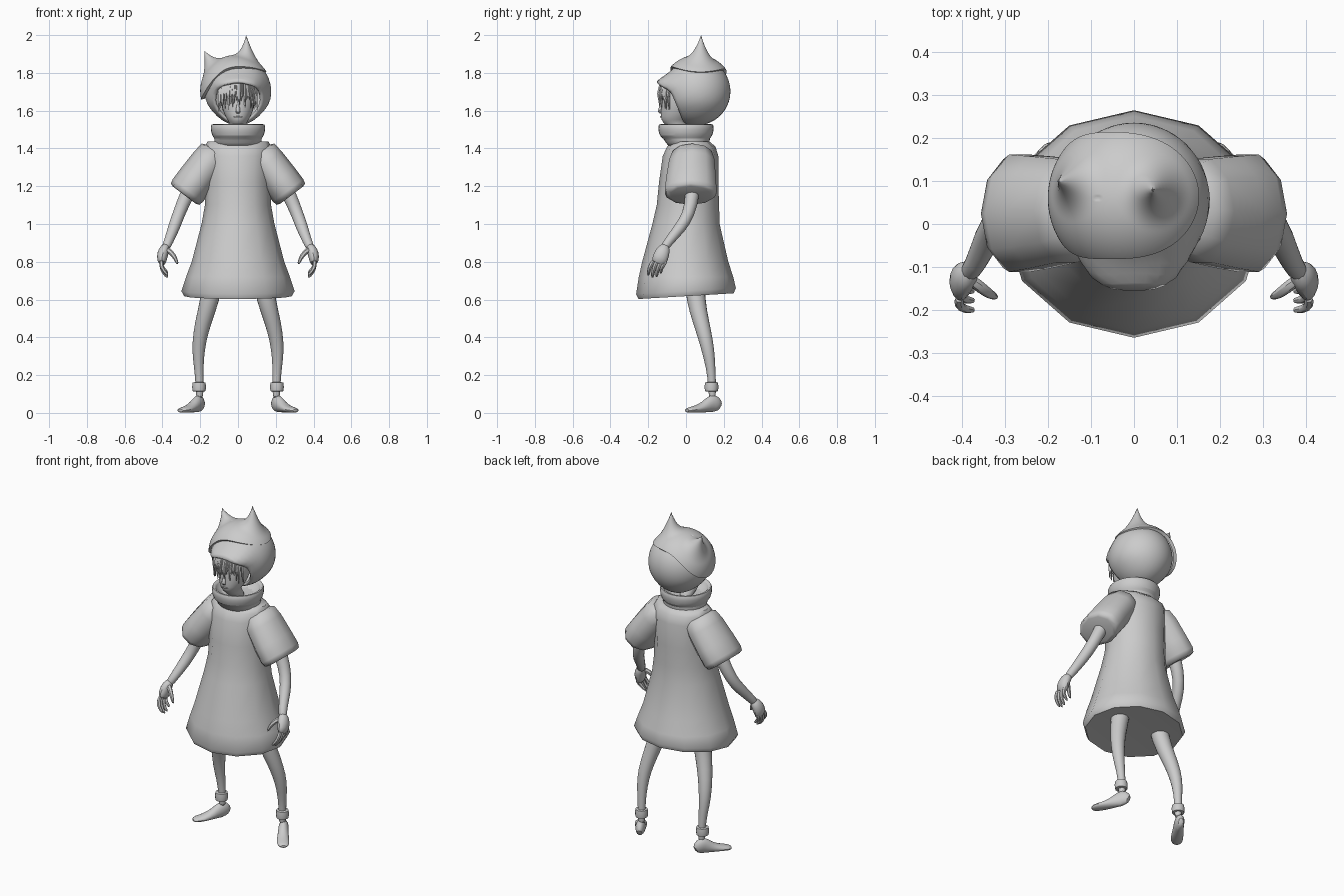
import bpy, bmesh, math, random
from mathutils import Vector, Matrix

if "Cube" in bpy.data.objects:
    bpy.data.objects.remove(bpy.data.objects["Cube"])

random.seed(4)
Y, Z = Vector((0, 1, 0)), Vector((0, 0, 1))

grey = bpy.data.materials.new("plain grey")
grey.use_nodes = True
grey.diffuse_color = (0.6, 0.6, 0.6, 1)
grey.node_tree.nodes["Principled BSDF"].inputs["Base Color"].default_value = (0.6, 0.6, 0.6, 1)


def finish(name, bm, mirror=False, subdiv=0, thickness=0, sharp=50):
    """Turn a bmesh into a shaded object with its modifiers."""
    bmesh.ops.recalc_face_normals(bm, faces=bm.faces)
    mesh = bpy.data.meshes.new(name)
    bm.to_mesh(mesh)
    bm.free()
    mesh.materials.append(grey)
    mesh.shade_smooth()
    mesh.set_sharp_from_angle(angle=math.radians(sharp))
    obj = bpy.data.objects.new(name, mesh)
    bpy.context.collection.objects.link(obj)
    if thickness:
        mod = obj.modifiers.new("Thickness", 'SOLIDIFY')
        mod.thickness = thickness
        mod.offset = -1
    if mirror:
        obj.modifiers.new("Mirror", 'MIRROR').use_mirror_merge = False
    if subdiv:
        mod = obj.modifiers.new("Smooth", 'SUBSURF')
        mod.levels = mod.render_levels = subdiv
    return obj


def add_loft(bm, rings, sides, tangent=None, ref=Y):
    """Skin elliptical rings (x, y, z, width, depth) along a path."""
    centres = [Vector(r[:3]) for r in rings]
    loops = []
    for i, r in enumerate(rings):
        t = tangent or (centres[min(i + 1, len(rings) - 1)] - centres[max(i - 1, 0)]).normalized()
        a = (ref - t * ref.dot(t)).normalized()
        b = t.cross(a)
        loop = []
        for k in range(sides):
            ang = math.tau * k / sides
            loop.append(bm.verts.new(centres[i] + b * math.cos(ang) * r[3] + a * math.sin(ang) * r[-1]))
        loops.append(loop)
    for lo, hi in zip(loops, loops[1:]):
        for k in range(sides):
            bm.faces.new((lo[k], lo[k - 1], hi[k - 1], hi[k]))
    bm.faces.new(loops[0])
    bm.faces.new(loops[-1])


def loft(name, rings, sides=10, tangent=None, ref=Y, **kw):
    bm = bmesh.new()
    add_loft(bm, rings, sides, tangent, ref)
    return finish(name, bm, **kw)


def stack(name, rings, sides, **kw):
    """Horizontal rings given as (z, centre y, half width, half depth)."""
    return loft(name, [(0, cy, z, rx, ry) for z, cy, rx, ry in rings], sides, Z, **kw)


# Dress: flared tunic with a rounded hem and flat underside
dress = stack("dress", [
    (.62, 0, .262, .232), (.618, 0, .285, .252), (.645, 0, .3, .264),
    (.72, 0, .275, .25), (.8, -.004, .245, .228), (1.0, 0, .193, .178), (1.1, .01, .175, .165),
    (1.22, .014, .172, .157), (1.36, .024, .178, .147), (1.41, .028, .176, .128),
    (1.436, .03, .162, .095)], 12)
for v in dress.data.vertices:
    if v.co.z < .7:
        v.co.z += .06 * v.co.y

# Sleeves: wide cones with softly rounded cuffs
slope = Vector((.6, 0, -.8))
loft("sleeves", [(.07, .035, 1.37, .066, .075), (.12, .033, 1.372, .09, .108),
                 (.155, .031, 1.325, .097, .126), (.22, .027, 1.238, .1, .137),
                 (.265, .025, 1.178, .1, .143), (.28, .024, 1.158, .094, .133),
                 (.284, .024, 1.153, .078, .11)], 10, slope, mirror=True, sharp=180)

# Collar: folded turtleneck
stack("collar", [(1.4, .015, .114, .103), (1.43, .01, .13, .12), (1.455, .002, .126, .125),
                 (1.463, 0, .14, .143), (1.505, 0, .15, .152), (1.532, 0, .145, .148),
                 (1.528, 0, .125, .128), (1.47, 0, .108, .11)], 16, subdiv=1)

# Arms
loft("arms", [(.2, .04, 1.3, .045), (.274, .035, 1.15, .04), (.315, .015, 1.05, .034),
              (.34, -.03, .98, .034), (.368, -.095, .905, .025), (.388, -.12, .865, .025)],
     10, mirror=True, subdiv=1)

# Hands: palm, four curled fingers and a thumb
bm = bmesh.new()
add_loft(bm, [(.376, -.105, .89, .022, .024), (.394, -.122, .86, .033, .042),
              (.404, -.135, .82, .032, .046), (.4, -.15, .785, .02, .042)], 8)
for f in range(4):
    y = -.18 + .022 * f
    drop = (.0, .012, .008, -.01)[f]
    add_loft(bm, [(.405, y + .01, .81, .014), (.408, y - .008, .78, .013),
                  (.394, y - .018, .752 - drop, .012), (.368, y - .02, .726 - drop, .008)], 6)
add_loft(bm, [(.385, -.125, .87, .018), (.352, -.15, .85, .016),
              (.332, -.165, .82, .013), (.318, -.17, .785, .008)], 6)
finish("hands", bm, mirror=True, subdiv=1)

# Legs, ankle bands and feet
loft("legs", [(.125, .045, .74, .06), (.148, .05, .6, .053), (.185, .08, .48, .045),
              (.206, .107, .38, .039), (.211, .124, .29, .032), (.204, .137, .19, .021),
              (.203, .14, .06, .025)], 10, mirror=True, subdiv=1)
loft("ankle_bands", [(.206, .135, z, r) for z, r in
                     ((.112, .022), (.115, .034), (.137, .037), (.16, .034), (.163, .022))],
     12, mirror=True)
feet = loft("feet", [(.188, .182, .028, .016, .024), (.2, .16, .048, .028, .048),
                     (.212, .135, .052, .03, .052), (.236, .1, .031, .032, .031),
                     (.268, .05, .019, .038, .019), (.295, .018, .015, .035, .015),
                     (.308, .0, .011, .018, .009)], 10, ref=Z, mirror=True, subdiv=1)
for v in feet.data.vertices:
    v.co.z = max(v.co.z, 0)

# Head and face
stack("head", [(1.46, .01, .05, .05), (1.53, -.06, .04, .055), (1.55, -.06, .058, .075),
               (1.59, -.045, .08, .09), (1.65, -.035, .097, .1), (1.72, -.02, .1, .105),
               (1.78, 0, .08, .09), (1.81, .01, .04, .04)], 14, subdiv=1)
bm = bmesh.new()
add_loft(bm, [(0, -.125, 1.64, .007), (0, -.137, 1.61, .011), (0, -.142, 1.595, .015, .01),
              (0, -.13, 1.585, .01, .006)], 8)
add_loft(bm, [(x, -.133 + 3 * x * x, 1.567, r, r * .8) for x, r in
              ((-.026, .002), (-.01, .006), (.01, .006), (.026, .002))], 6, ref=Z)
finish("nose_and_lips", bm, subdiv=1)

# Fringe: pointed locks falling from under the hood
bm = bmesh.new()
for i in range(34):
    x = -.1 + .2 * i / 33
    front = -.14 + 5.0 * x * x - random.uniform(0, .006)
    tip = random.uniform(1.61, 1.67) - .2 * abs(x)
    lean = random.uniform(-.014, .014)
    add_loft(bm, [(x * .75, front + .05, 1.785, .008), (x * .92, front + .014, 1.745, .009),
                  (x + lean * .3, front, 1.69, .008), (x + lean, front + .006, tip, .001)], 5)
finish("fringe", bm)

# Hood: sphere opened towards the face, with the brow drawn into a peak
opening = math.radians(40)
bm = bmesh.new()
bmesh.ops.create_uvsphere(bm, u_segments=32, v_segments=24, radius=1)
for v in bm.verts:
    ang = math.acos(max(-1, min(1, v.co.z)))
    ang = opening + ang * (math.pi - opening) / math.pi
    flat = Vector((v.co.x, v.co.y, 0))
    flat = flat.normalized() * math.sin(ang) if flat.length > 1e-4 else flat
    v.co = Vector((flat.x, flat.y, math.cos(ang)))
pole = max(bm.verts, key=lambda v: (v.co.z, -v.co.xy.length))
bmesh.ops.delete(bm, geom=[pole], context='VERTS')
turn = Z.rotation_difference(Vector((0, -.92, -.385))).to_matrix().to_4x4()
place = Matrix.Translation((0, .055, 1.702))
bmesh.ops.transform(bm, matrix=place @ Matrix.Diagonal((.176, .18, .18, 1)) @ turn, verts=bm.verts)
for v in bm.verts:
    near = max(0, min(1, (-.03 - v.co.y) / .06))
    v.co.y -= .045 * near * math.exp(-((v.co.z - 1.765) / .045) ** 2)
    v.co.z -= .018 * near * max(0, min(1, (v.co.z - 1.7) / .06))
    v.co.x *= 1 - 1.2 * max(0, 1.64 - v.co.z)
finish("hood", bm, thickness=.014)

# Cap: tilted shell with a wavy edge and a turned-in rim
bm = bmesh.new()
segs, rows = 96, 36
tilt = Matrix.Translation((-.01, .06, 1.705)) @ Matrix.Rotation(math.radians(-23), 4, 'Y')
top = bm.verts.new(tilt @ Vector((0, 0, .187)))
grid = []
for row in range(1, rows + 2):
    radius = .19 if row <= rows else .172
    ring = []
    for s in range(segs):
        phi = math.tau * s / segs
        edge = math.radians(66 + 15 * math.cos(2 * phi) + 3 * math.sin(phi))
        th = edge * min(row, rows) / rows
        p = Vector((math.sin(th) * math.cos(phi), math.sin(th) * math.sin(phi), math.cos(th)))
        ring.append(bm.verts.new(tilt @ (p * radius)))
    grid.append(ring)
for s in range(segs):
    bm.faces.new((top, grid[0][s - 1], grid[0][s]))
    for lo, hi in zip(grid, grid[1:]):
        bm.faces.new((lo[s], lo[s - 1], hi[s - 1], hi[s]))

# Horns: drawn out of the cap into fine tips
for base, tip in (((-.145, .095, 1.835), (-.178, .1, 1.918)), ((.055, .08, 1.885), (.043, .08, 2.0))):
    root = min(bm.verts, key=lambda v: (v.co - Vector(base)).length).co.copy()
    pull = Vector(tip) - root
    for v in bm.verts:
        fall = max(0, 1 - (v.co - root).length / .095)
        v.co += pull * fall ** 2.5
finish("cap_with_horns", bm, sharp=75)
